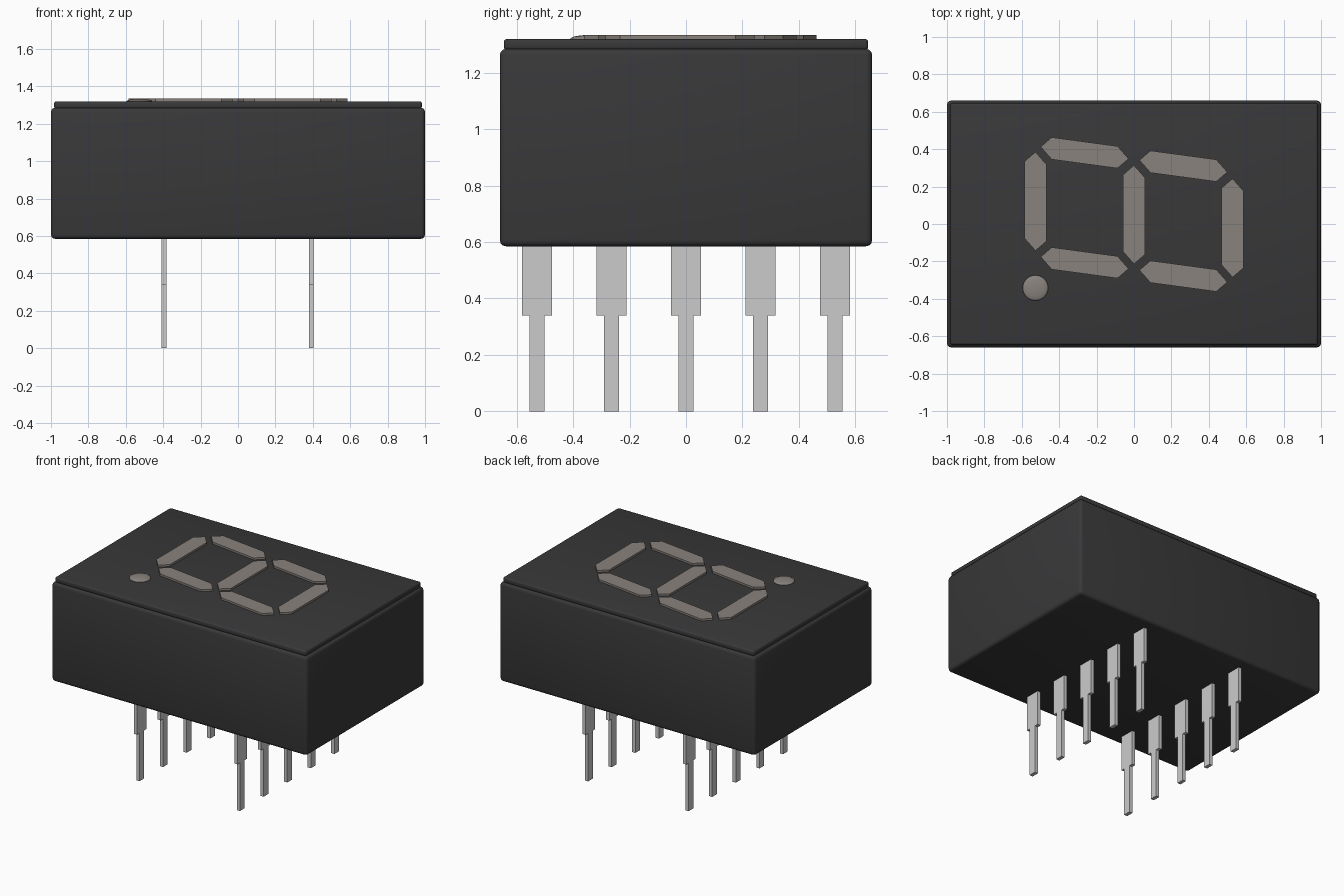
import bpy, bmesh

if "Cube" in bpy.data.objects:
    bpy.data.objects.remove(bpy.data.objects["Cube"])

SHEAR = -0.135      # slant of the digit
FACE_Z = 1.32       # top of the face plate


def material(name, rgb):
    m = bpy.data.materials.new(name)
    m.diffuse_color = (*rgb, 1)
    m.use_nodes = True
    m.node_tree.nodes["Principled BSDF"].inputs["Base Color"].default_value = m.diffuse_color
    return m


dark = material("dark_plastic", (0.04, 0.04, 0.042))
lens = material("lens_grey", (0.25, 0.225, 0.205))


def rounded_box(name, size, z0, z1, bevel):
    bpy.ops.mesh.primitive_cube_add(size=1, location=(0, 0, (z0 + z1) / 2))
    ob = bpy.context.object
    ob.name = name
    ob.scale = (size[0], size[1], z1 - z0)
    bpy.ops.object.transform_apply(location=False, rotation=False, scale=True)
    mod = ob.modifiers.new("bevel", 'BEVEL')
    mod.width, mod.segments = bevel, 3
    bpy.ops.object.modifier_apply(modifier=mod.name)
    bpy.ops.object.shade_smooth_by_angle()
    ob.data.materials.append(dark)


def prism(name, points, direction, mat=None):
    bm = bmesh.new()
    face = bm.faces.new([bm.verts.new(p) for p in points])
    ext = bmesh.ops.extrude_face_region(bm, geom=[face])
    verts = [g for g in ext["geom"] if isinstance(g, bmesh.types.BMVert)]
    bmesh.ops.translate(bm, verts=verts, vec=direction)
    bmesh.ops.recalc_face_normals(bm, faces=bm.faces)
    me = bpy.data.meshes.new(name)
    bm.to_mesh(me)
    bm.free()
    ob = bpy.data.objects.new(name, me)
    bpy.context.collection.objects.link(ob)
    if mat:
        me.materials.append(mat)


def segment(name, cx, cy, half_len, vertical):
    w = 0.059
    pts = [(-half_len, 0), (w - half_len, -w), (half_len - w, -w),
           (half_len, 0), (half_len - w, w), (w - half_len, w)]
    if vertical:
        pts = [(-b, a) for a, b in pts]
    prism(name, [(cx + x, cy + y + SHEAR * (cx + x), FACE_Z - 0.01) for x, y in pts],
          (0, 0, 0.024), lens)


# Housing and face plate
rounded_box("housing", (2.0, 1.32), 0.585, 1.285, 0.022)
rounded_box("face_plate", (1.966, 1.292), 1.28, FACE_Z, 0.012)

# Seven digit segments
for i, x in enumerate((-0.527, 0, 0.527)):
    segment(f"long_segment_{i}", x, 0.05, 0.264, True)
for i, x in enumerate((-0.264, 0.264)):
    segment(f"upper_segment_{i}", x, 0.345, 0.235, False)
    segment(f"lower_segment_{i}", x, -0.243, 0.235, False)

# Decimal point: shallow dome
bpy.ops.mesh.primitive_uv_sphere_add(segments=32, ring_count=16, radius=1,
                                     location=(-0.527, -0.342, FACE_Z))
dot = bpy.context.object
dot.name = "decimal_point"
dot.scale = (0.068, 0.068, 0.014)
bpy.ops.object.transform_apply(location=False, rotation=False, scale=True)
bpy.ops.object.shade_smooth()
dot.data.materials.append(lens)

# Two rows of stepped pins
for row, x in enumerate((-0.396, 0.391)):
    for i in range(5):
        y = (i - 2) * 0.264
        profile = [(-0.026, 0), (0.026, 0), (0.026, 0.34), (0.053, 0.34),
                   (0.053, 0.6), (-0.053, 0.6), (-0.053, 0.34), (-0.026, 0.34)]
        prism(f"pin_{row}_{i}", [(x - 0.0125, y + a, z) for a, z in profile],
              (0.025, 0, 0))
